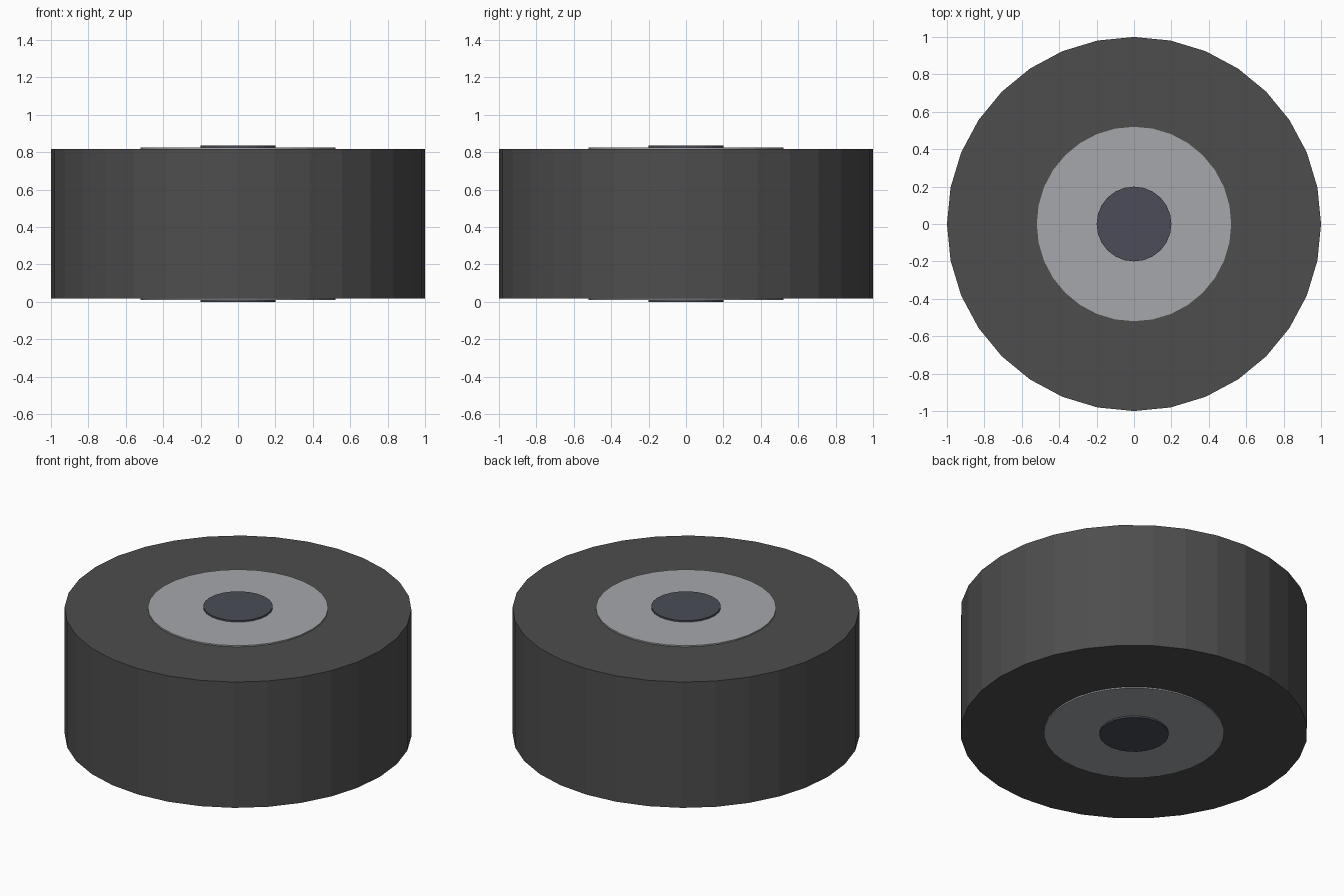
import bpy

if "Cube" in bpy.data.objects:
    bpy.data.objects.remove(bpy.data.objects["Cube"])

CENTRE_Z = 0.418


def material(name, rgb):
    m = bpy.data.materials.new(name)
    m.diffuse_color = (*rgb, 1.0)
    m.use_nodes = True
    m.node_tree.nodes["Principled BSDF"].inputs["Base Color"].default_value = m.diffuse_color
    return m


def drum(name, radius, height, sides, mat):
    """Flat-faced cylinder centred on the wheel axis."""
    bpy.ops.mesh.primitive_cylinder_add(
        vertices=sides, radius=radius, depth=height, location=(0, 0, CENTRE_Z))
    obj = bpy.context.object
    obj.name = name
    obj.data.materials.append(mat)
    return obj


# Tyre body
drum("tyre", 1.0, 0.80, 32, material("rubber", (0.075, 0.075, 0.075)))
# Rim disc, slightly proud on both faces
drum("rim", 0.52, 0.816, 32, material("rim_metal", (0.38, 0.39, 0.41)))
# Axle cap, proud of the rim on both faces
drum("axle_cap", 0.20, 0.836, 24, material("dark_metal", (0.07, 0.073, 0.095)))
